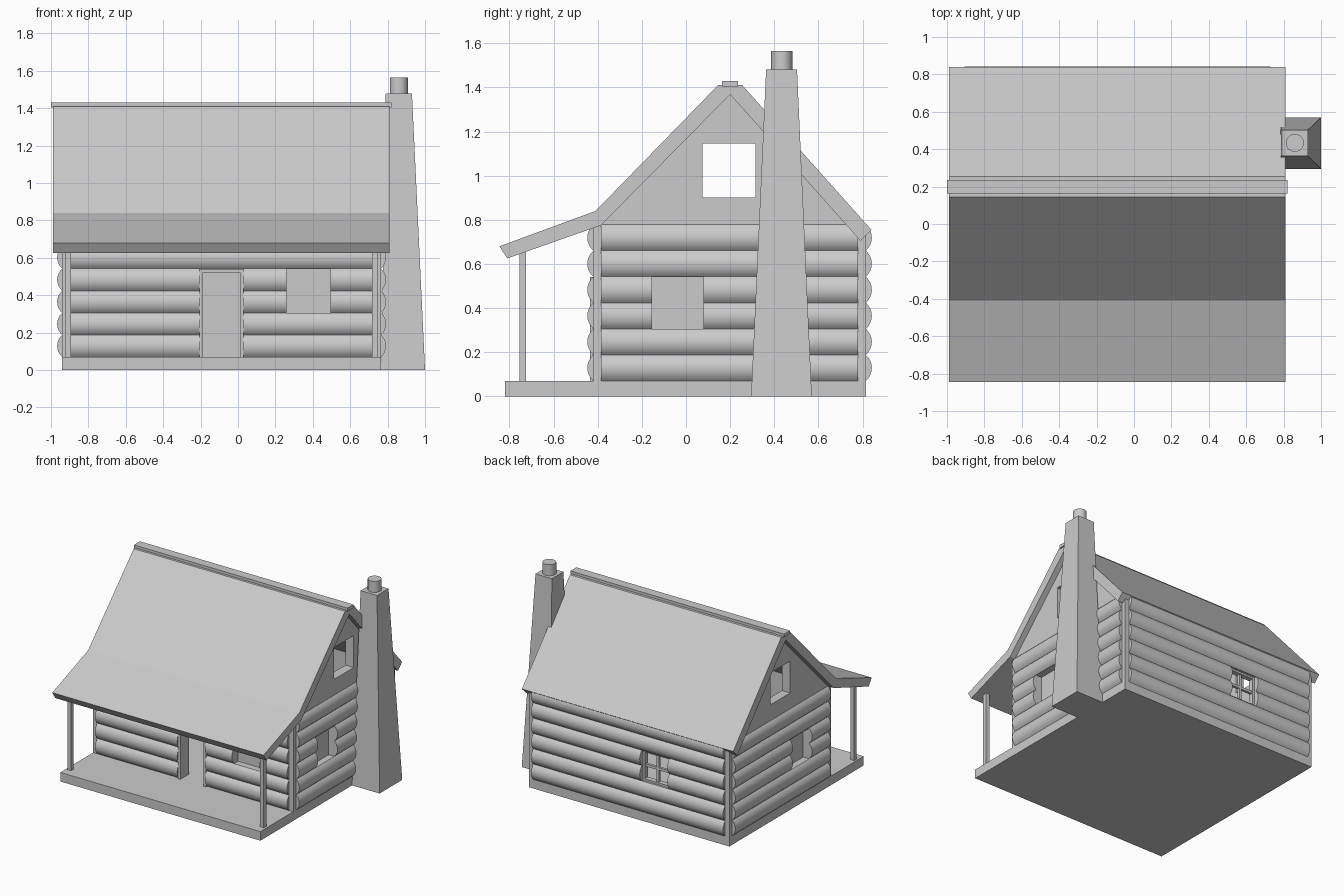
import bpy, bmesh, math

if "Cube" in bpy.data.objects:
    bpy.data.objects.remove(bpy.data.objects["Cube"])


def finish(name, bm, smooth=False):
    bmesh.ops.recalc_face_normals(bm, faces=bm.faces)
    me = bpy.data.meshes.new(name)
    bm.to_mesh(me)
    bm.free()
    ob = bpy.data.objects.new(name, me)
    bpy.context.collection.objects.link(ob)
    return ob


def activate(ob):
    bpy.ops.object.select_all(action='DESELECT')
    ob.select_set(True)
    bpy.context.view_layer.objects.active = ob


def prism(name, pts, axis, a, b):
    """Extrude a (u, z) profile along x or y from a to b."""
    bm = bmesh.new()
    def ring(t):
        return [bm.verts.new((t, u, z) if axis == 'x' else (u, t, z)) for u, z in pts]
    r0, r1 = ring(a), ring(b)
    n = len(pts)
    bm.faces.new(r0)
    bm.faces.new(r1[::-1])
    for i in range(n):
        bm.faces.new((r0[i], r0[(i + 1) % n], r1[(i + 1) % n], r1[i]))
    return finish(name, bm)


def add_box(bm, x0, x1, y0, y1, z0, z1):
    vs = bmesh.ops.create_cube(bm, size=1)['verts']
    for v in vs:
        v.co = (x1 if v.co.x > 0 else x0, y1 if v.co.y > 0 else y0, z1 if v.co.z > 0 else z0)


def boxes(name, *items):
    bm = bmesh.new()
    for it in items:
        add_box(bm, *it)
    return finish(name, bm)


def cut(ob, cutter):
    m = ob.modifiers.new("cut", 'BOOLEAN')
    m.operation, m.solver, m.object = 'DIFFERENCE', 'EXACT', cutter
    activate(ob)
    bpy.ops.object.modifier_apply(modifier=m.name)


# Main dimensions
X0, X1, Y0, Y1 = -0.94, 0.765, -0.42, 0.815
ZB, ROW, ROWS, BULGE = 0.07, 0.118, 6, 0.027
T = 0.07

boxes("floor_slab", (X0, X1, -0.82, Y1, 0, ZB))

# Openings
W0, W1 = 0.305, 0.54
openings = boxes("opening_cutter",
                 (-1.2, -0.7, -0.155, 0.08, W0, W1), (0.6, 1.2, -0.155, 0.08, W0, W1),
                 (-1.2, 1.2, 0.075, 0.315, 0.9, 1.145),
                 (0.26, 0.495, -0.6, -0.3, W0, W1),
                 (-0.43, -0.195, 0.65, 1.0, W0, W1),
                 (-0.205, 0.03, -0.6, -0.3, ZB - 0.0005, W1))
openings.hide_render = True

# Hollow wall shell with gables
shell = prism("wall_shell", [(Y0, ZB), (Y1, ZB), (Y1, 0.73), (0.2, 1.385), (Y0, 0.78)], 'x', X0, X1)
room = prism("room_cutter", [(Y0 + T, ZB - 0.05), (Y1 - T, ZB - 0.05), (Y1 - T, 0.76),
                             (0.2, 1.36), (Y0 + T, 0.79)], 'x', X0 + T, X1 - T)
room.hide_render = True
cut(shell, room)
cut(shell, openings)


# Log facing on the four walls
def log_profile(base, side):
    h = ROW / 2
    r = (h * h + BULGE * BULGE) / (2 * BULGE)
    half = math.asin(h / r)
    pts = [(base - side * 0.02, ZB)]
    for k in range(ROWS):
        zc = ZB + ROW * (k + 0.5)
        for i in range(0 if k == 0 else 1, 9):
            t = -half + 2 * half * i / 8
            pts.append((base + side * (BULGE - r + r * math.cos(t)), zc + r * math.sin(t)))
    pts.append((base - side * 0.02, ZB + ROW * ROWS))
    return pts


E = 0.035
for name, base, side, axis, a, b in (
        ("front_logs", Y0, -1, 'x', X0 + E, X1 - E), ("back_logs", Y1, 1, 'x', X0 + E, X1 - E),
        ("left_logs", X0, -1, 'y', Y0 + E, Y1 - E), ("right_logs", X1, 1, 'y', Y0 + E, Y1 - E)):
    logs = prism(name, log_profile(base, side), axis, a, b)
    cut(logs, openings)
    activate(logs)
    bpy.ops.object.shade_smooth_by_angle(angle=math.radians(30))

for helper in (openings, room):
    bpy.data.objects.remove(helper)

# Window panes, back window bars, door lining
boxes("left_window_pane", (X0 + 0.05, X0 + 0.06, -0.155, 0.08, W0, W1))
boxes("right_window_pane", (X1 - 0.06, X1 - 0.05, -0.155, 0.08, W0, W1))
boxes("front_window_pane", (0.26, 0.495, Y0 + 0.05, Y0 + 0.06, W0, W1))
boxes("back_window_bars",
      (-0.43, -0.195, 0.77, 0.79, 0.412, 0.432), (-0.322, -0.302, 0.77, 0.79, W0, W1),
      (-0.43, -0.415, 0.76, 0.80, W0, W1), (-0.21, -0.195, 0.76, 0.80, W0, W1),
      (-0.43, -0.195, 0.76, 0.80, W0, W0 + 0.015), (-0.43, -0.195, 0.76, 0.80, W1 - 0.015, W1))
boxes("door_lining",
      (-0.205, -0.187, -0.435, -0.33, ZB, W1), (0.01, 0.03, -0.435, -0.33, ZB, W1),
      (-0.187, 0.01, -0.435, -0.33, 0.522, W1))

# Roof with porch canopy, ridge cap
prism("roof", [(-0.845, 0.68), (-0.41, 0.84), (0.145, 1.41), (0.255, 1.41), (0.84, 0.755),
               (0.79, 0.705), (0.2, 1.368), (-0.385, 0.775), (-0.81, 0.625)], 'x', -0.99, 0.81)
boxes("ridge_cap", (-1.0, 0.82, 0.163, 0.235, 1.405, 1.43))

# Porch posts
for name, x in (("left_porch_post", -0.91), ("right_porch_post", 0.732)):
    boxes(name, (x - 0.016, x + 0.016, -0.755, -0.724, ZB, 0.655))

# Tapered chimney and pot
bm = bmesh.new()
add_box(bm, 0.765, 1.0, 0.295, 0.57, 0, 1.48)
for v in bm.verts:
    if v.co.z > 1:
        v.co.x = 0.93 if v.co.x > 0.9 else 0.79
        v.co.y = 0.503 if v.co.y > 0.4 else 0.363
finish("chimney", bm)

bpy.ops.mesh.primitive_cylinder_add(vertices=32, radius=0.048, depth=0.095, location=(0.86, 0.434, 1.5175))
bpy.context.object.name = "chimney_pot"
bpy.ops.object.shade_smooth_by_angle(angle=math.radians(30))
